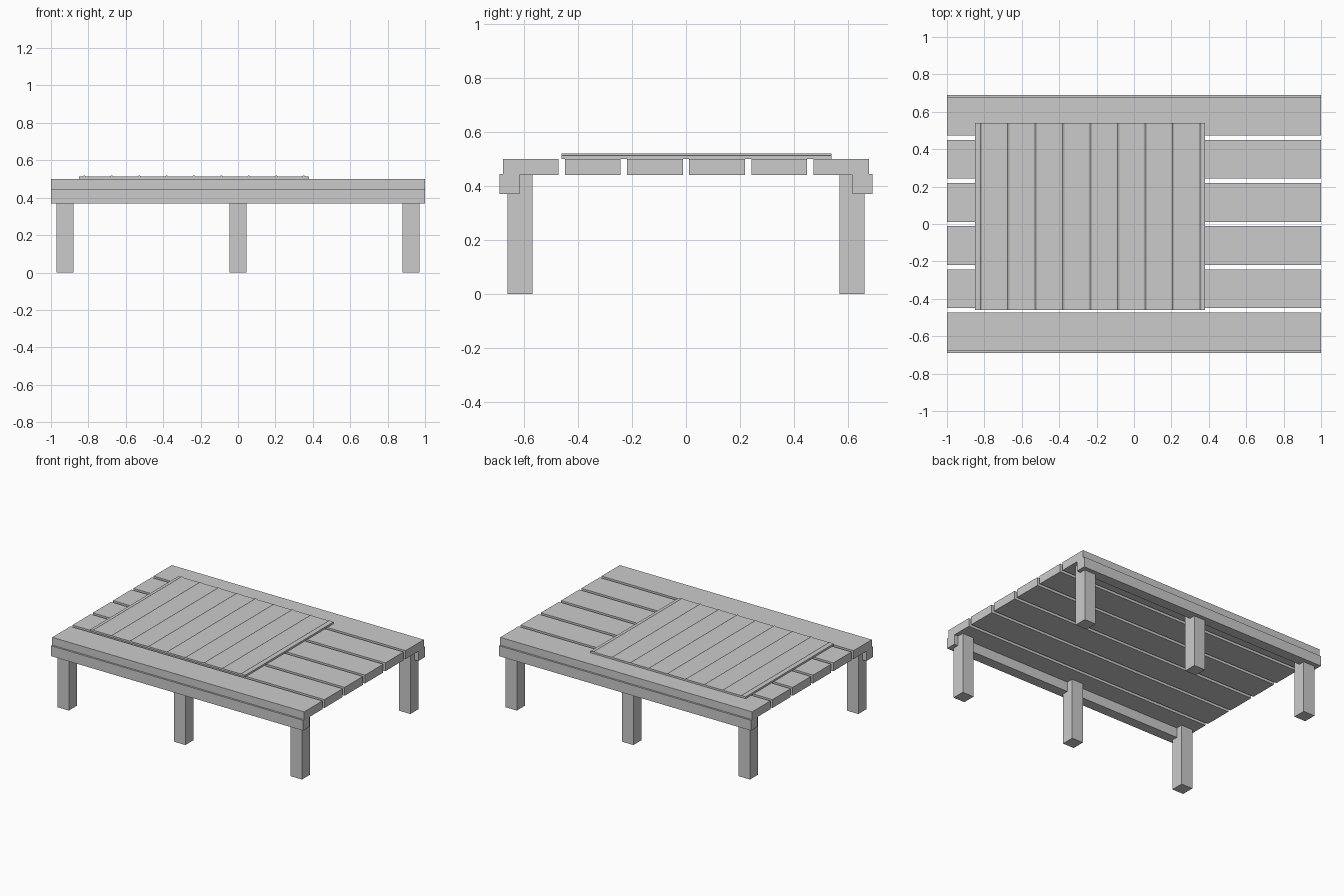
import bpy
import bmesh

cube = bpy.data.objects.get("Cube")
if cube:
    bpy.data.objects.remove(cube, do_unlink=True)

grey = bpy.data.materials.new("plain grey")
grey.use_nodes = True
colour = (0.6, 0.6, 0.6, 1)
grey.diffuse_color = colour
grey.node_tree.nodes["Principled BSDF"].inputs["Base Color"].default_value = colour


def add_prism(name, profile, y0, y1):
    """Extrude an x-z outline from y0 to y1."""
    bm = bmesh.new()
    face = bm.faces.new([bm.verts.new((x, y0, z)) for x, z in profile])
    out = bmesh.ops.extrude_face_region(bm, geom=[face])
    verts = [v for v in out["geom"] if isinstance(v, bmesh.types.BMVert)]
    bmesh.ops.translate(bm, verts=verts, vec=(0, y1 - y0, 0))
    bmesh.ops.recalc_face_normals(bm, faces=bm.faces)
    mesh = bpy.data.meshes.new(name)
    bm.to_mesh(mesh)
    bm.free()
    mesh.materials.append(grey)
    obj = bpy.data.objects.new(name, mesh)
    bpy.context.collection.objects.link(obj)
    return obj


def add_box(name, x, y, z):
    outline = [(x[0], z[0]), (x[1], z[0]), (x[1], z[1]), (x[0], z[1])]
    return add_prism(name, outline, *y)


# Deck planks
pitch, half_width = 0.23, 0.103
for i in range(6):
    y = (i - 2.5) * pitch
    add_box(f"deck_plank_{i + 1}", (-1, 1), (y - half_width, y + half_width), (0.44, 0.5))

# Side rails and legs, front and back
for side, s in (("front", -1), ("back", 1)):
    add_box(f"{side}_rail", (-1, 1), sorted((s * 0.617, s * 0.691)), (0.37, 0.444))
    for place, x in (("right", -0.925), ("middle", 0), ("left", 0.925)):
        add_box(f"{side}_{place}_leg", (x - 0.045, x + 0.045),
                sorted((s * 0.569, s * 0.661)), (0, 0.44))

# Ribbed sheet lying on the deck
left, right, base, top = -0.85, 0.38, 0.501, 0.514
outline = [(left, base), (left, top)]
for i in range(9):
    x = -0.822 + i * 0.1467
    outline += [(x - 0.01, top), (x, top + 0.006), (x + 0.01, top)]
outline += [(right, top), (right, base)]
add_prism("ribbed_sheet", outline, -0.461, 0.539)
